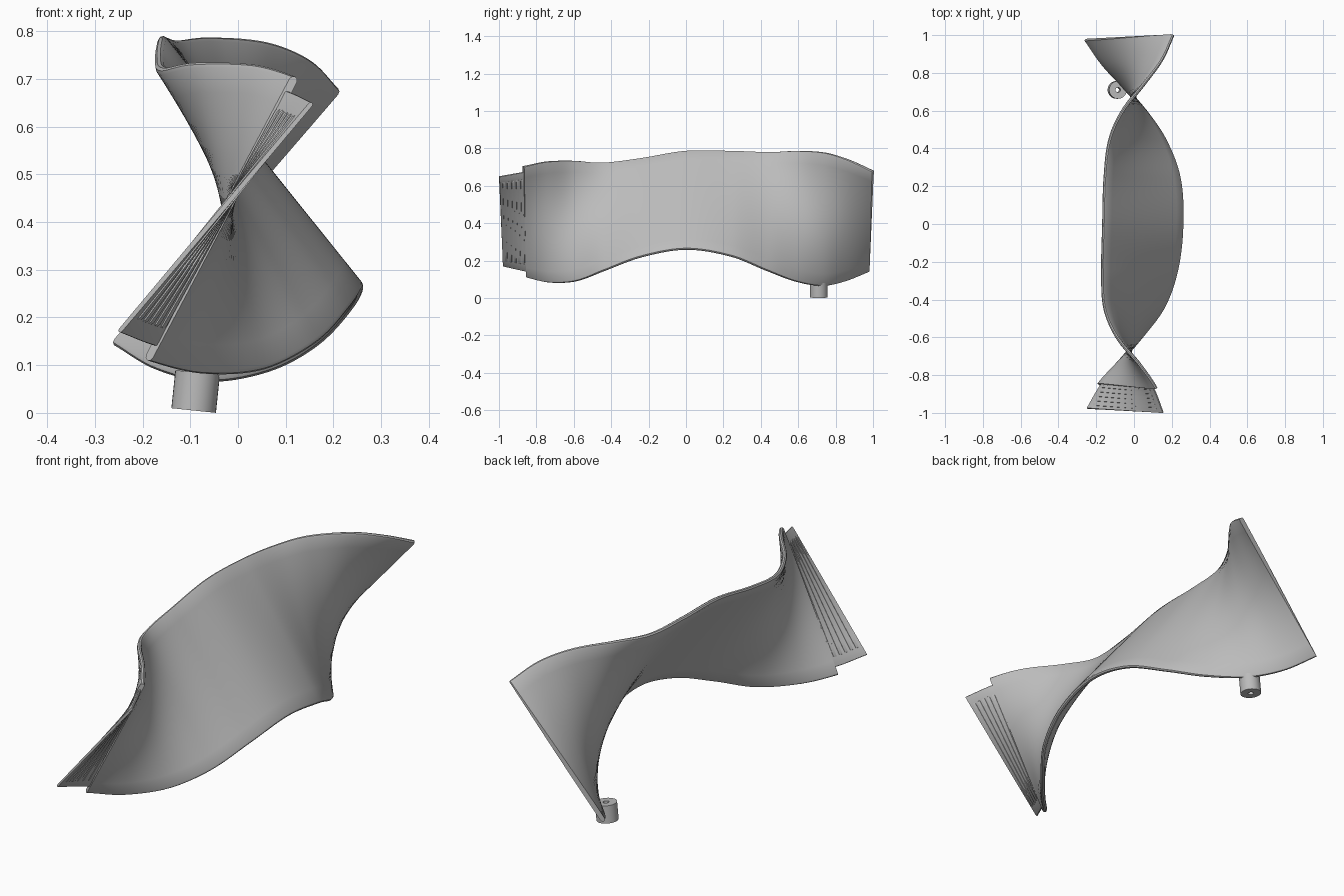
import bpy, bmesh, math
from mathutils import Vector, Matrix

if "Cube" in bpy.data.objects:
    bpy.data.objects.remove(bpy.data.objects["Cube"], do_unlink=True)

grey = bpy.data.materials.new("plain grey")
grey.use_nodes = True
colour = (0.5, 0.5, 0.5, 1)
grey.diffuse_color = colour
grey.node_tree.nodes["Principled BSDF"].inputs["Base Color"].default_value = colour

# Stations along the band: y, upper edge x and z, lower edge x and z
STATIONS = [
    (-1.0, .178, .677, -.272, .143),
    (-.87, .12, .705, -.19, .11),
    (-.75, .035, .73, -.08, .083),
    (-.6, -.09, .734, .05, .09),
    (-.45, -.157, .723, .16, .145),
    (-.25, -.17, .745, .23, .218),
    (0, -.165, .785, .258, .26),
    (.25, -.157, .785, .243, .222),
    (.45, -.13, .78, .17, .143),
    (.6, -.06, .787, .07, .088),
    (.75, .06, .777, -.06, .065),
    (.87, .15, .74, -.17, .09),
    (1.0, .21, .68, -.26, .142),
]
SHEAR = .975    # the lower edge is slightly shorter than the upper one


def slope(i):
    a, b = STATIONS[max(i - 1, 0)], STATIONS[min(i + 1, len(STATIONS) - 1)]
    return [(q - p) / (b[0] - a[0]) for p, q in zip(a, b)]


def edges(y):
    """Smooth upper and lower edge points of the band at y."""
    i = 0
    while i < len(STATIONS) - 2 and y > STATIONS[i + 1][0]:
        i += 1
    a, b = STATIONS[i], STATIONS[i + 1]
    d = b[0] - a[0]
    t = (y - a[0]) / d
    s = t * t * (3 - 2 * t)
    v = [p + (q - p) * s + d * t * (1 - t) * (m * (1 - t) - n * t)
         for p, q, m, n in zip(a, b, slope(i), slope(i + 1))]
    return Vector((v[1], y, v[2])), Vector((v[3], y * SHEAR, v[4]))


def section(y, inset, half, cells=12, arc=4):
    """Closed loop across the band with rounded upper and lower edges."""
    top, low = edges(y)
    top_b, low_b = edges(y + .002)
    top_a, low_a = edges(y - .002)
    across = top - low
    width = across.length
    across.normalize()
    start, end = inset + half, width - inset - half
    side = [(start + (end - start) * k / cells, half) for k in range(cells + 1)]
    cap = [(end + half * math.sin(math.pi * k / arc), half * math.cos(math.pi * k / arc))
           for k in range(1, arc)]
    loop = side + cap
    loop += [(width - u, -n) for u, n in loop]
    points = []
    for u, n in loop:
        f = u / width
        along = (low_b - low_a).lerp(top_b - top_a, f)
        normal = along.cross(across).normalized()
        points.append(low + across * u + normal * n)
    return points


def finish(bm, name):
    bmesh.ops.recalc_face_normals(bm, faces=bm.faces)
    mesh = bpy.data.meshes.new(name)
    bm.to_mesh(mesh)
    bm.free()
    mesh.materials.append(grey)
    obj = bpy.data.objects.new(name, mesh)
    bpy.context.collection.objects.link(obj)
    bpy.ops.object.select_all(action='DESELECT')
    obj.select_set(True)
    bpy.context.view_layer.objects.active = obj
    bpy.ops.object.shade_smooth_by_angle(angle=math.radians(40))
    return obj


def band(name, y0, y1, inset, half, steps):
    bm = bmesh.new()
    rings = [[bm.verts.new(p) for p in section(y0 + (y1 - y0) * k / steps, inset, half)]
             for k in range(steps + 1)]
    for a, b in zip(rings, rings[1:]):
        for k in range(len(a)):
            j = (k + 1) % len(a)
            bm.faces.new((a[k], a[j], b[j], b[k]))
    # End faces as strips, so that they follow the twist
    n = len(rings[0])
    for ring in (rings[0], rings[-1]):
        bm.faces.new(ring[:n])
    return finish(bm, name)


# Twisted sheet, its thinner joining tongue and the ribs on the tongue
band("twisted_sheet", -.87, 1, 0, .01, 96)
band("joining_tongue", -1, -.85, .035, .005, 10)
for i in range(5):
    y = -.985 + i * .024
    band(f"tongue_rib_{i + 1}", y, y + .012, .075, .008, 1)

# Tubular foot under the rear lower edge
RADIUS, HOLE, HEIGHT, SIDES = .047, .013, .08, 32
bm = bmesh.new()
rings = []
for r, z in ((RADIUS, 0), (RADIUS, HEIGHT), (HOLE, HEIGHT), (HOLE, 0)):
    rings.append([bm.verts.new((r * math.cos(a), r * math.sin(a), z))
                  for a in (math.tau * k / SIDES for k in range(SIDES))])
for i, a in enumerate(rings):
    b = rings[(i + 1) % len(rings)]
    for k in range(SIDES):
        j = (k + 1) % SIDES
        bm.faces.new((a[k], a[j], b[j], b[k]))
foot = finish(bm, "mounting_foot")
foot.matrix_world = Matrix.Translation((-.093, .71, .005)) @ Matrix.Rotation(math.radians(6), 4, 'Y')
